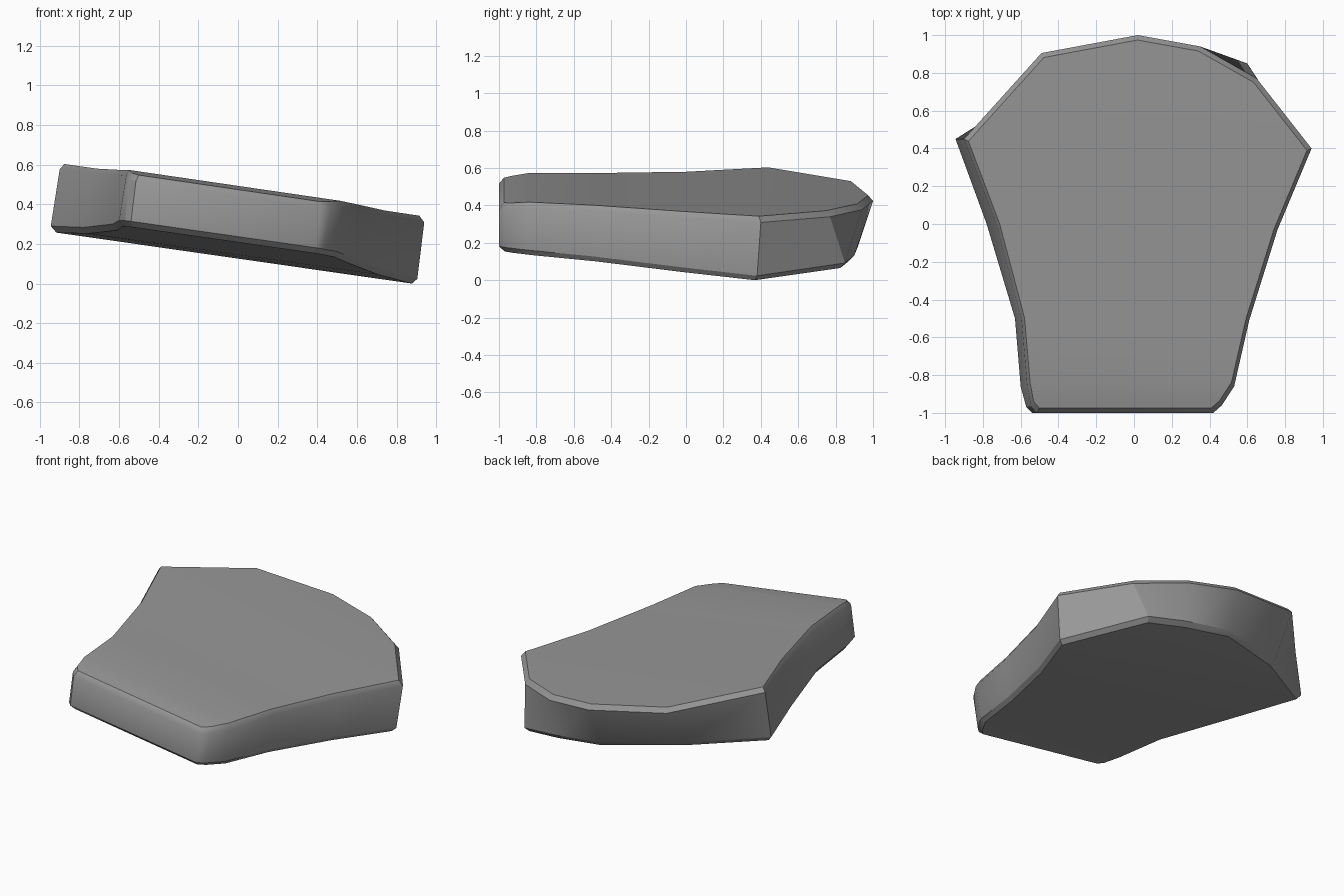
import bpy

if "Cube" in bpy.data.objects:
    bpy.data.objects.remove(bpy.data.objects["Cube"])

# Wall outlines in plan, front-left round the back to front-right
top = [(-.515, -1), (-.545, -.965), (-.565, -.86), (-.595, -.51), (-.73, 0), (-.90, .45),
       (-.49, .905), (.02, 1), (.35, .94), (.65, .77), (.94, .4), (.76, -.03),
       (.61, -.51), (.53, -.86), (.465, -.96), (.42, -1)]
bottom = [(-.54, -1), (-.57, -.97), (-.6, -.86), (-.63, -.5), (-.78, 0), (-.945, .45),
          (-.5, .73), (0, .92), (.34, .9), (.6, .85), (.905, .38), (.73, -.03),
          (.58, -.5), (.5, -.85), (.43, -.96), (.39, -1)]


def curve(y, pts):
    # piecewise-linear height along the length
    for (a, za), (b, zb) in zip(pts, pts[1:]):
        if y <= b:
            return za + (zb - za) * (y - a) / (b - a)
    return pts[-1][1]


def z_top(x, y):
    return .478 - .146 * x + curve(y, [(-1, -.005), (-.96, 0), (-.83, .018), (-.49, .012), (0, 0), (.42, 0), (1, -.02)])


def z_bot(x, y):
    return .126 - .143 * x + curve(y, [(-1, .085), (-.83, .08), (-.49, .058), (0, .02), (.4, 0), (.85, .026), (1, .035)])


def ring(outline, height, inset, dz):
    s = 1 - inset
    return [(x * s, y * s, height(x * s, y * s) + dz) for x, y in outline]


# Four rings: top face, upper wall, lower wall, bottom face
rings = [ring(top, z_top, .026, 0), ring(top, z_top, 0, -.03),
         ring(bottom, z_bot, 0, .028), ring(bottom, z_bot, .03, 0)]
n = len(top)
verts = [v for r in rings for v in r]
low = min(v[2] for v in verts)
verts = [(x, y, z - low) for x, y, z in verts]
faces = []
for k in range(3):
    for i in range(n):
        j = (i + 1) % n
        faces.append((k * n + i, k * n + j, (k + 1) * n + j, (k + 1) * n + i))
# Caps as strips spanning left to right
for i in range(n // 2 - 1):
    a, b, c, d = i, i + 1, n - 2 - i, n - 1 - i
    faces.append((d, c, b, a))
    faces.append(tuple(3 * n + q for q in (a, b, c, d)))

mesh = bpy.data.meshes.new("tilted_slab")
mesh.from_pydata(verts, [], faces)
slab = bpy.data.objects.new("tilted_slab", mesh)
bpy.context.collection.objects.link(slab)
bpy.context.view_layer.objects.active = slab
slab.select_set(True)
bpy.ops.object.mode_set(mode='EDIT')
bpy.ops.mesh.select_all(action='SELECT')
bpy.ops.mesh.normals_make_consistent(inside=False)
bpy.ops.object.mode_set(mode='OBJECT')
bpy.ops.object.shade_smooth_by_angle(angle=.5)

# Soft shoulder along the front and right walls
soft = {11, 12, 13, 14, 15, 0}
for e in mesh.edges:
    (ra, ia), (rb, ib) = (divmod(v, n) for v in e.vertices)
    shoulder = ra == rb == 1 and (ia in soft or ib in soft) and not {ia, ib} & {1, 9}
    corner = {ra, rb} == {1, 2} and ia in (14, 15)
    if shoulder or corner:
        e.use_edge_sharp = False

# Dark grey
mat = bpy.data.materials.new("dark_grey")
mat.diffuse_color = (.31, .31, .31, 1)
mat.use_nodes = True
mat.node_tree.nodes["Principled BSDF"].inputs["Base Color"].default_value = mat.diffuse_color
mesh.materials.append(mat)
